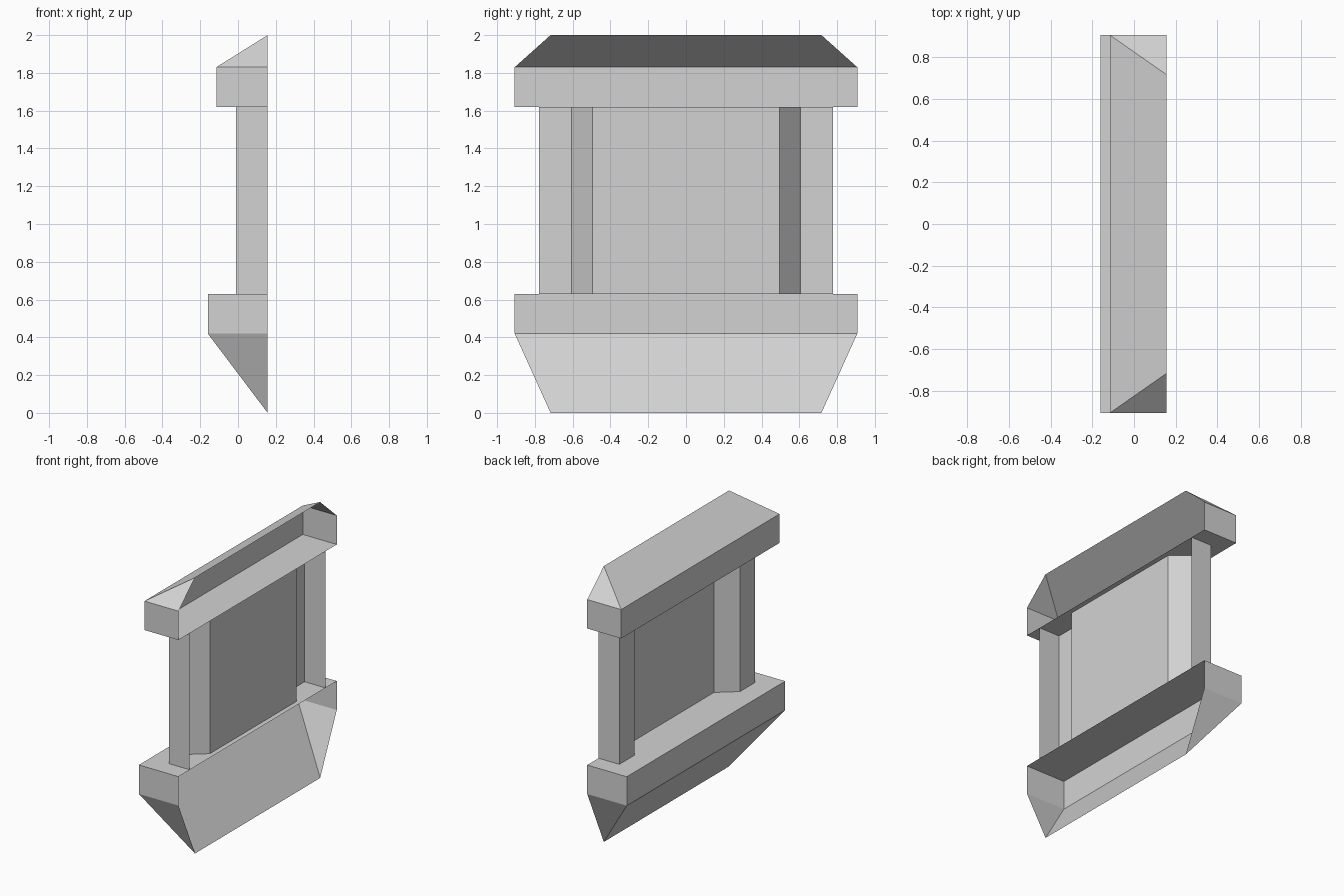
import bpy
import bmesh

cube = bpy.data.objects.get("Cube")
if cube:
    bpy.data.objects.remove(cube, do_unlink=True)

stone = bpy.data.materials.new("pale grey stone")
stone.use_nodes = True
colour = (0.65, 0.65, 0.65, 1)
stone.diffuse_color = colour
stone.node_tree.nodes["Principled BSDF"].inputs["Base Color"].default_value = colour

BACK = 0.157         # open plane that sits against a building
HALF_WIDTH = 0.907   # ledge ends
HALF_TIP = 0.717     # ends of the ridge and the bottom edge
SILL, HEAD = 0.63, 1.62


def finish(name, bm):
    mesh = bpy.data.meshes.new(name)
    bm.to_mesh(mesh)
    bm.free()
    mesh.materials.append(stone)
    obj = bpy.data.objects.new(name, mesh)
    bpy.context.collection.objects.link(obj)


def strip(bm, path, low, high):
    """Upright walls along an open plan path; returns both rows of vertices."""
    a = [bm.verts.new((x, y, low)) for x, y in path]
    b = [bm.verts.new((x, y, high)) for x, y in path]
    for i in range(len(path) - 1):
        bm.faces.new((a[i + 1], a[i], b[i], b[i + 1]))
    return a, b


def ledge(name, front, flat, shoulder, tip):
    """Boxed ledge with a flat cap and a hipped slope, open at the back."""
    bm = bmesh.new()
    w = HALF_WIDTH
    a, b = strip(bm, [(BACK, -w), (front, -w), (front, w), (BACK, w)], flat, shoulder)
    t0, t1 = [bm.verts.new((BACK, y, tip)) for y in (-HALF_TIP, HALF_TIP)]
    bm.faces.new(a)
    bm.faces.new((b[1], b[0], t0))
    bm.faces.new((b[2], b[1], t0, t1))
    bm.faces.new((b[3], b[2], t1))
    if tip < flat:
        bmesh.ops.reverse_faces(bm, faces=bm.faces[:])
    finish(name, bm)


def wall(name, path):
    bm = bmesh.new()
    strip(bm, path, SILL, HEAD)
    finish(name, bm)


# Hipped roof above, tapering bracket below
ledge("roof_ledge", -0.115, HEAD, 1.83, 2.0)
ledge("sill_ledge", -0.16, SILL, 0.42, 0.0)

# Corner posts with splayed inner sides, and the recessed panel between them
post = [(BACK, -0.777), (-0.01, -0.777), (-0.01, -0.605), (0.122, -0.495)]
mirrored = [(x, -y) for x, y in reversed(post)]
wall("right_post", post)
wall("left_post", mirrored)
wall("recessed_panel", [post[-1], mirrored[0]])
